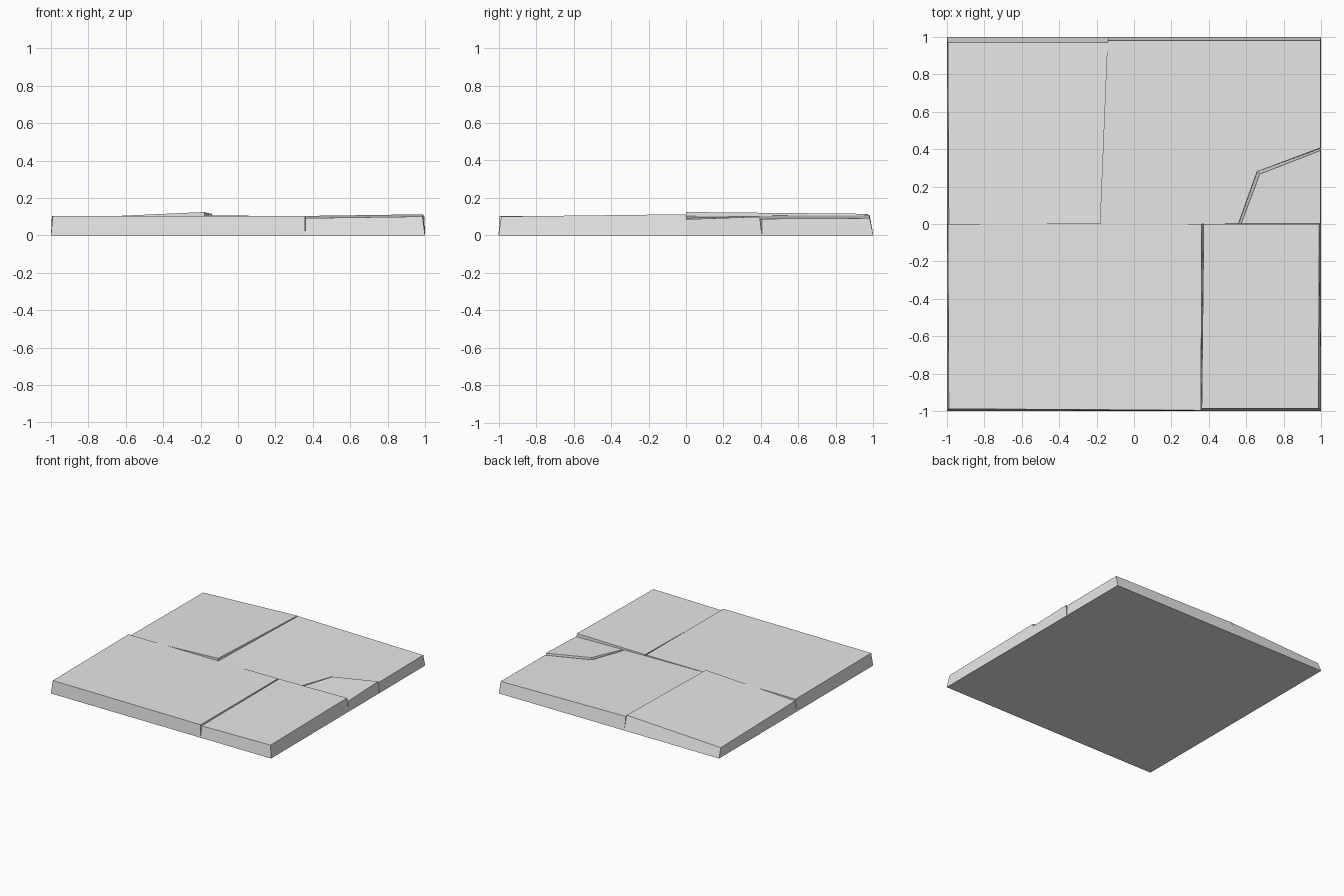
import bpy
import bmesh

cube = bpy.data.objects.get("Cube")
if cube:
    bpy.data.objects.remove(cube)

# One plain stone colour
stone = bpy.data.materials.new("pale_stone")
stone.use_nodes = True
stone.diffuse_color = (0.8, 0.8, 0.8, 1)
stone.node_tree.nodes["Principled BSDF"].inputs["Base Color"].default_value = (0.8, 0.8, 0.8, 1)


def slab(name, foot, rim, plane):
    """Tapered slab: footprint on the ground, rim lying on a tilted plane."""
    base, slope_x, slope_y = plane
    bm = bmesh.new()
    low = [bm.verts.new((x, y, 0)) for x, y in foot]
    top = [bm.verts.new((x, y, base + slope_x * x + slope_y * y)) for x, y in rim]
    bm.faces.new(low)
    bm.faces.new(top)
    for i in range(len(low)):
        j = (i + 1) % len(low)
        bm.faces.new((low[i], low[j], top[j], top[i]))
    bmesh.ops.recalc_face_normals(bm, faces=bm.faces[:])
    mesh = bpy.data.meshes.new(name)
    bm.to_mesh(mesh)
    bm.free()
    mesh.materials.append(stone)
    obj = bpy.data.objects.new(name, mesh)
    bpy.context.collection.objects.link(obj)


# Large raised slab, sinking toward its outer side
slab("back_right_slab",
     [(-1, 0), (-0.18, 0), (-0.14, 1), (-1, 1)],
     [(-0.99, 0), (-0.18, 0), (-0.14, 0.97), (-0.995, 0.97)],
     (0.133, 0.045, -0.012))

# Slab with a broken corner
slab("back_left_slab",
     [(-0.18, 0), (0.56, 0), (0.66, 0.28), (1, 0.405), (1, 1), (-0.14, 1)],
     [(-0.18, 0), (0.558, 0), (0.658, 0.28), (0.997, 0.407), (0.997, 0.98), (-0.14, 0.98)],
     (0.1, -0.014, 0.006))

# Broken corner piece, tipped toward the joint
slab("broken_corner",
     [(0.56, 0), (1, 0), (1, 0.405), (0.66, 0.28)],
     [(0.573, 0.002), (0.997, 0.002), (0.997, 0.393), (0.673, 0.267)],
     (0.103, -0.017, 0.035))

# Wide level slab
slab("front_right_slab",
     [(-1, -1), (0.36, -1), (0.372, 0), (-1, 0)],
     [(-0.99, -0.988), (0.358, -0.996), (0.362, 0), (-0.995, 0)],
     (0.104, 0, 0))

# Narrow slab, low at the front
slab("front_left_slab",
     [(0.36, -1), (1, -1), (1, 0.012), (0.372, 0)],
     [(0.362, -0.986), (0.986, -0.986), (0.99, 0), (0.373, 0)],
     (0.099, 0.014, 0.012))
